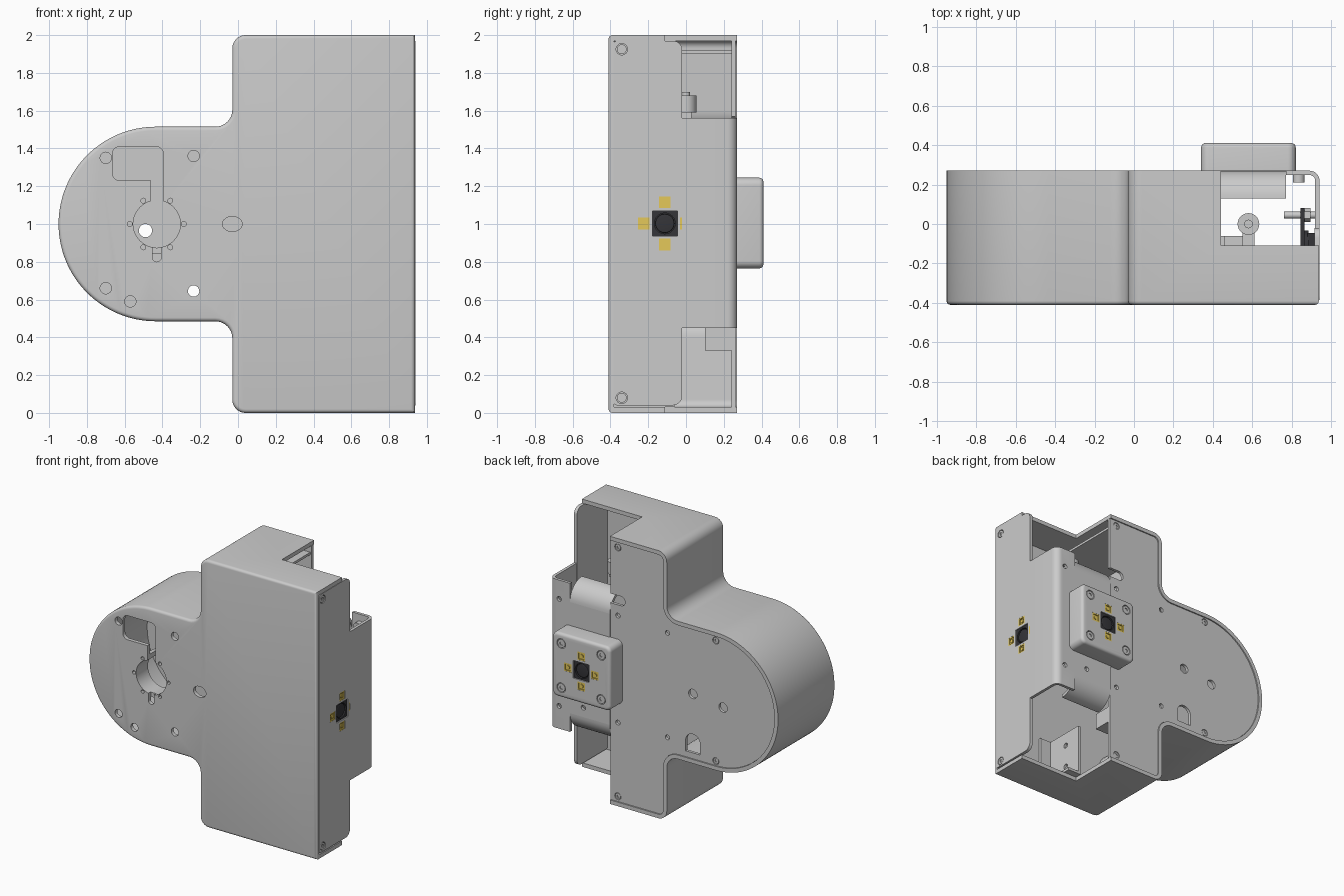
import bpy, bmesh
from math import sin, cos, pi, radians

if "Cube" in bpy.data.objects:
    bpy.data.objects.remove(bpy.data.objects["Cube"])


def material(name, color):
    m = bpy.data.materials.new(name)
    m.diffuse_color = color
    m.use_nodes = True
    m.node_tree.nodes["Principled BSDF"].inputs["Base Color"].default_value = m.diffuse_color
    return m


GOLD = material("gold", (0.78, 0.58, 0.10, 1))
BLACK = material("black", (0.035, 0.035, 0.04, 1))


def arc(cx, cy, r, a0, a1, n=8):
    return [(cx + r * cos(radians(a0 + (a1 - a0) * i / n)),
             cy + r * sin(radians(a0 + (a1 - a0) * i / n))) for i in range(n + 1)]


def circle(cx, cy, r, n=32, sx=1.0):
    return [(cx + sx * r * cos(2 * pi * i / n), cy + r * sin(2 * pi * i / n)) for i in range(n)]


def rect(u0, u1, v0, v1, r=0.0):
    if r == 0:
        return [(u0, v0), (u1, v0), (u1, v1), (u0, v1)]
    return (arc(u1 - r, v1 - r, r, 0, 90) + arc(u0 + r, v1 - r, r, 90, 180)
            + arc(u0 + r, v0 + r, r, 180, 270) + arc(u1 - r, v0 + r, r, 270, 360))


def prism(name, pts, a, b, axis='y', bevel=0.0, mat=None):
    """Extrude a 2D outline from a to b along an axis; the rim at b can be rounded."""
    place = {'x': lambda u, v, d: (d, u, v), 'y': lambda u, v, d: (u, d, v),
             'z': lambda u, v, d: (u, v, d)}[axis]
    bm = bmesh.new()
    lo = [bm.verts.new(place(u, v, a)) for u, v in pts]
    hi = [bm.verts.new(place(u, v, b)) for u, v in pts]
    bm.faces.new(lo)
    top = bm.faces.new(hi)
    n = len(pts)
    for i in range(n):
        j = (i + 1) % n
        bm.faces.new((lo[i], lo[j], hi[j], hi[i]))
    bmesh.ops.recalc_face_normals(bm, faces=bm.faces)
    if bevel:
        bmesh.ops.bevel(bm, geom=list(top.edges), offset=bevel, segments=4,
                        profile=0.5, affect='EDGES')
    me = bpy.data.meshes.new(name)
    bm.to_mesh(me)
    bm.free()
    ob = bpy.data.objects.new(name, me)
    bpy.context.collection.objects.link(ob)
    if mat:
        me.materials.append(mat)
    return ob


def cut(target, pts, a, b, axis='y'):
    cutter = prism("cutter", pts, a, b, axis)
    cutter.hide_render = True
    mod = target.modifiers.new("cut", 'BOOLEAN')
    mod.operation, mod.solver, mod.object = 'DIFFERENCE', 'EXACT', cutter
    bpy.context.view_layer.objects.active = target
    bpy.ops.object.modifier_apply(modifier=mod.name)
    bpy.data.objects.remove(cutter)


def screw(target, u, v, face, axis, r=0.03):
    cut(target, circle(u, v, r, 24), face - 0.012, face + 0.02, axis)
    head = prism("screw_head", circle(u, v, r * 0.85, 24), face - 0.012, face - 0.002, axis)
    cut(head, circle(u, v, r * 0.4, 6), face - 0.008, face + 0.02, axis)


def sensor(target, u, v, face, axis):
    """Square lens window with four gold contacts set in a cross."""
    s = 0.066
    cut(target, rect(u - s, u + s, v - s, v + s), face - 0.05, face + 0.05, axis)
    body = prism("lens_block", rect(u - s, u + s, v - s, v + s), face - 0.06, face - 0.008, axis, mat=BLACK)
    cut(body, circle(u, v, 0.055), face - 0.03, face + 0.02, axis)
    prism("lens", circle(u, v, 0.05), face - 0.03, face - 0.012, axis, 0.006, BLACK)
    for du, dv in ((0.112, 0), (-0.112, 0), (0, 0.112), (0, -0.112)):
        p, q, k = u + du, v + dv, 0.031
        square = rect(p - k, p + k, q - k, q + k)
        cut(target, square, face - 0.015, face + 0.05, axis)
        pad = prism("gold_contact", square, face - 0.015, face - 0.001, axis, mat=GOLD)
        cut(pad, rect(p - .022, p + .022, q - .022, q + .022), face - 0.008, face + 0.02, axis)
        prism("contact_stud", circle(p, q, 0.014, 16), face - 0.009, face - 0.002, axis, mat=GOLD)


def outline(o, right):
    """Body silhouette inset by o."""
    return ([(right, o), (right, 2 - o)]
            + arc(.04, 1.93, .07 - o, 90, 180)
            + arc(-.12, 1.605, .09 + o, 0, -90)
            + arc(-.435, 1, .515 - o, 90, 270, 64)
            + arc(-.12, .395, .09 + o, 90, 0)
            + arc(.04, .07, .07 - o, 180, 270))


# Main housing: shell open at the back and right, top and bottom notched
housing = prism("housing", outline(0, .937), .27, -.41, bevel=.02)
cut(housing, outline(.03, 1.2), -.382, .6)
cut(housing, rect(.44, 1.2, -.11, .6), -.5, 2.5, 'z')

# Openings in the front face
front = [circle(-.43, 1, .125, 48), rect(-.46, -.395, 1.08, 1.3),
         rect(-.665, -.395, 1.23, 1.41, .04), rect(-.453, -.407, .8, .95, .022),
         circle(-.03, 1, .04, 32, 1.3)]
front += [circle(x, z, .03, 24) for x, z in
          ((-.7, 1.35), (-.235, 1.36), (-.7, .66), (-.57, .59), (-.235, .645))]
front += [circle(-.43 + .143 * cos(radians(a)), 1 + .143 * sin(radians(a)), .013, 12)
          for a in (0, 60, 120, 180, 240, 300)]
for shape in front:
    cut(housing, shape, -.5, -.3)

# Hub sleeve behind the large front hole
sleeve = prism("hub_sleeve", circle(-.43, 1, .16, 48), -.382, -.27)
cut(sleeve, circle(-.43, 1, .126, 48), -.5, 0)
cut(sleeve, rect(-.46, -.395, 1.05, 1.3), -.5, 0)

# Back plate
back = prism("back_plate", outline(.031, .44), .24, .262)
for shape in (circle(-.49, .965, .035), circle(-.24, 1, .035),
              arc(-.24, .64, .06, 0, 180, 16) + [(-.30, .56), (-.18, .56)],
              rect(.32, .6, 1.50, 1.57, .034), circle(-.03, 1.4, .018, 16),
              circle(-.03, .62, .018, 16), circle(.38, 1.42, .018, 16),
              circle(.38, .62, .018, 16)):
    cut(back, shape, .1, .4)
for x, z in ((.38, 1.93), (.38, .07), (-.43, 1.45), (-.43, .55)):
    screw(back, x, z, .262, 'y', .026)

# Right side cover: tall plate and bent section wrapping to the back
side = prism("side_plate", arc(-.07, 1.92, .05, 0, 90) + arc(-.365, 1.95, .02, 90, 180)
             + arc(-.365, .06, .02, 180, 270) + arc(-.07, .09, .05, 270, 360), .915, .94, 'x')
for z in (1.925, .08):
    screw(side, -.34, z, .94, 'x')
sensor(side, -.112, 1.003, .94, 'x')
wrap = prism("wrap_cover", [(.94, -.02)] + arc(.89, .22, .05, 0, 90) + [(.44, .27), (.44, .248)]
             + arc(.89, .22, .028, 90, 0) + [(.918, -.02)], .45, 1.56, 'z')
for z0, z1 in ((1.42, 1.7), (.3, .59)):
    cut(wrap, rect(.3, .77, z0, z1), .1, .5)
for x, z in ((.86, 1.42), (.86, .62), (.66, .66)):
    cut(wrap, circle(x, z, .018, 16), .1, .5)

# Rolled lips at the top and bottom of the wrap cover
lip = arc(.13, 1.42, .14, 0, 90, 12) + arc(.13, 1.42, .118, 90, 0, 12)
prism("upper_lip", lip, .44, .77, 'x')
prism("lower_lip", [(y, 2.01 - z) for y, z in lip], .44, .77, 'x')

# Rear sensor pod
pod = prism("rear_pod", rect(.34, .82, .765, 1.245, .04), .265, .41, bevel=.022)
sensor(pod, .58, 1.005, .41, 'y')
for dx in (-.165, .165):
    for dz in (-.165, .165):
        screw(pod, .58 + dx, 1.005 + dz, .41, 'y', .036)

# Circuit board and standoffs behind the side sensor
prism("circuit_board", rect(-.29, .08, .82, 1.19), .845, .865, 'x', mat=BLACK)
prism("lens_barrel", circle(-.112, 1.003, .08), .865, .885, 'x', mat=BLACK)
for y in (-.26, .045):
    for z in (.86, 1.15):
        prism("standoff", circle(y, z, .018, 16), .76, .918, 'x')
        prism("standoff_nut", circle(y, z, .035, 6), .865, .895, 'x')
prism("cover_boss", circle(.835, 1.48, .03, 24), .21, .25)

# Interior knob with its arm, rib, foot bracket and stop block
prism("knob", circle(.58, 0, .055), 1.59, 1.68, 'z')
prism("knob_shaft", circle(.58, 0, .022, 20), 1.5, 1.7, 'z')
prism("knob_arm", rect(.55, .61, -.385, .03), 1.56, 1.59, 'z')
prism("inner_rib", rect(0, .43, -.385, .24), 1.9, 1.918, 'z')
bracket = prism("foot_bracket", rect(.44, .55, -.385, -.06), .03, .42, 'z')
cut(bracket, rect(.46, .6, -.365, 0), .05, .5, 'z')
for z in (.15, .32):
    cut(bracket, circle(-.2, z, .02, 16), .4, .6, 'x')
prism("stop_block", rect(.3, .435, .10, .24), .33, .45, 'z')

bpy.ops.object.select_all(action='SELECT')
bpy.context.view_layer.objects.active = housing
bpy.ops.object.shade_smooth_by_angle(angle=radians(30))
